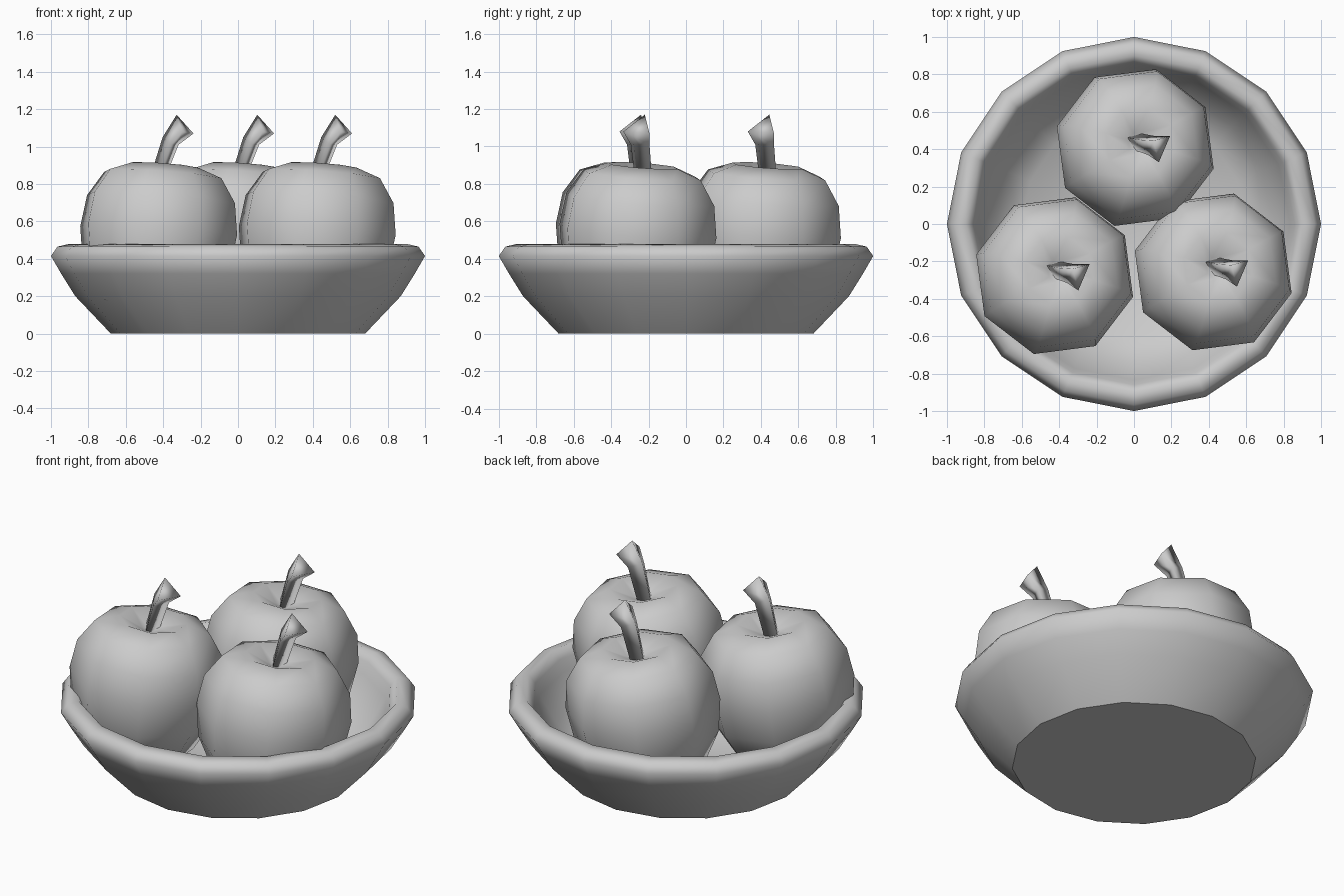
import bpy, bmesh, math
from mathutils import Matrix, Vector

cube = bpy.data.objects.get("Cube")
if cube:
    bpy.data.objects.remove(cube)

grey = bpy.data.materials.new("plain grey")
grey.use_nodes = True
COLOUR = (0.6, 0.6, 0.6, 1)
grey.diffuse_color = COLOUR
grey.node_tree.nodes["Principled BSDF"].inputs["Base Color"].default_value = COLOUR


def make_mesh(name, bm):
    bmesh.ops.recalc_face_normals(bm, faces=bm.faces)
    mesh = bpy.data.meshes.new(name)
    bm.to_mesh(mesh)
    bm.free()
    mesh.materials.append(grey)
    mesh.shade_smooth()
    return mesh


def bridge(bm, rings):
    n = len(rings[0])
    for low, high in zip(rings, rings[1:]):
        for i in range(n):
            j = (i + 1) % n
            bm.faces.new((low[i], low[j], high[j], high[i]))


def lathe(bm, profile, sides, turn=0):
    """Revolve (radius, height) points and close both ends with fans."""
    rings = []
    for r, z in profile[1:-1]:
        angles = [math.radians(turn) + math.tau * i / sides for i in range(sides)]
        rings.append([bm.verts.new((r * math.cos(a), r * math.sin(a), z)) for a in angles])
    bridge(bm, rings)
    for ring, (r, z) in ((rings[0], profile[0]), (rings[-1], profile[-1])):
        tip = bm.verts.new((0, 0, z))
        for i in range(sides):
            bm.faces.new((ring[i], ring[(i + 1) % sides], tip))


def place(name, mesh, location=(0, 0, 0)):
    obj = bpy.data.objects.new(name, mesh)
    obj.location = location
    bpy.context.collection.objects.link(obj)


# Bowl: flat foot with a sharp edge, flared wall, rolled rim, hollow inside
bm = bmesh.new()
lathe(bm, [(0, 0), (0.68, 0), (0.87, 0.2), (0.945, 0.32), (1, 0.415), (0.965, 0.465),
           (0.9, 0.48), (0.86, 0.43), (0.835, 0.36), (0.74, 0.2), (0.6, 0.08), (0, 0.06)], 16)
for edge in bm.edges:
    if all(v.co.z == 0 and v.co.length > 0.5 for v in edge.verts):
        edge.smooth = False
place("bowl", make_mesh("bowl", bm))

# Apple body: eight-sided, dimpled, leaning a little
bm = bmesh.new()
lathe(bm, [(0, 0.13), (0.14, 0.08), (0.3, 0.15), (0.405, 0.35), (0.435, 0.55),
           (0.41, 0.72), (0.325, 0.85), (0.19, 0.9), (0.06, 0.845), (0, 0.82)], 8, 30)
lean = Matrix.Rotation(math.radians(6), 4, Vector((-1, 1, 0)))
bmesh.ops.rotate(bm, verts=bm.verts, cent=(0, 0, 0.5), matrix=lean)
apple_mesh = make_mesh("apple", bm)

# Stem: bent three-sided stalk with a slanted, flared end
bm = bmesh.new()
sections = [
    [(-0.05, 0.06, 0.81), (0.03, 0.08, 0.81), (0, -0.01, 0.81)],
    [(0.025, 0.045, 1.05), (0.11, 0.065, 1.01), (0.07, -0.035, 1.01)],
    [(0.1, 0.04, 1.17), (0.19, 0.065, 1.07), (0.13, -0.075, 1.08)],
]
rings = [[bm.verts.new(p) for p in section] for section in sections]
bridge(bm, rings)
bm.faces.new(rings[0])
bm.faces.new(rings[-1])
stem_mesh = make_mesh("stem", bm)

# Three matching apples
for side, x, y in (("right", -0.428, -0.28), ("left", 0.42, -0.26), ("back", 0.003, 0.405)):
    place(side + "_apple", apple_mesh, (x, y, 0))
    place(side + "_apple_stem", stem_mesh, (x, y, 0))
